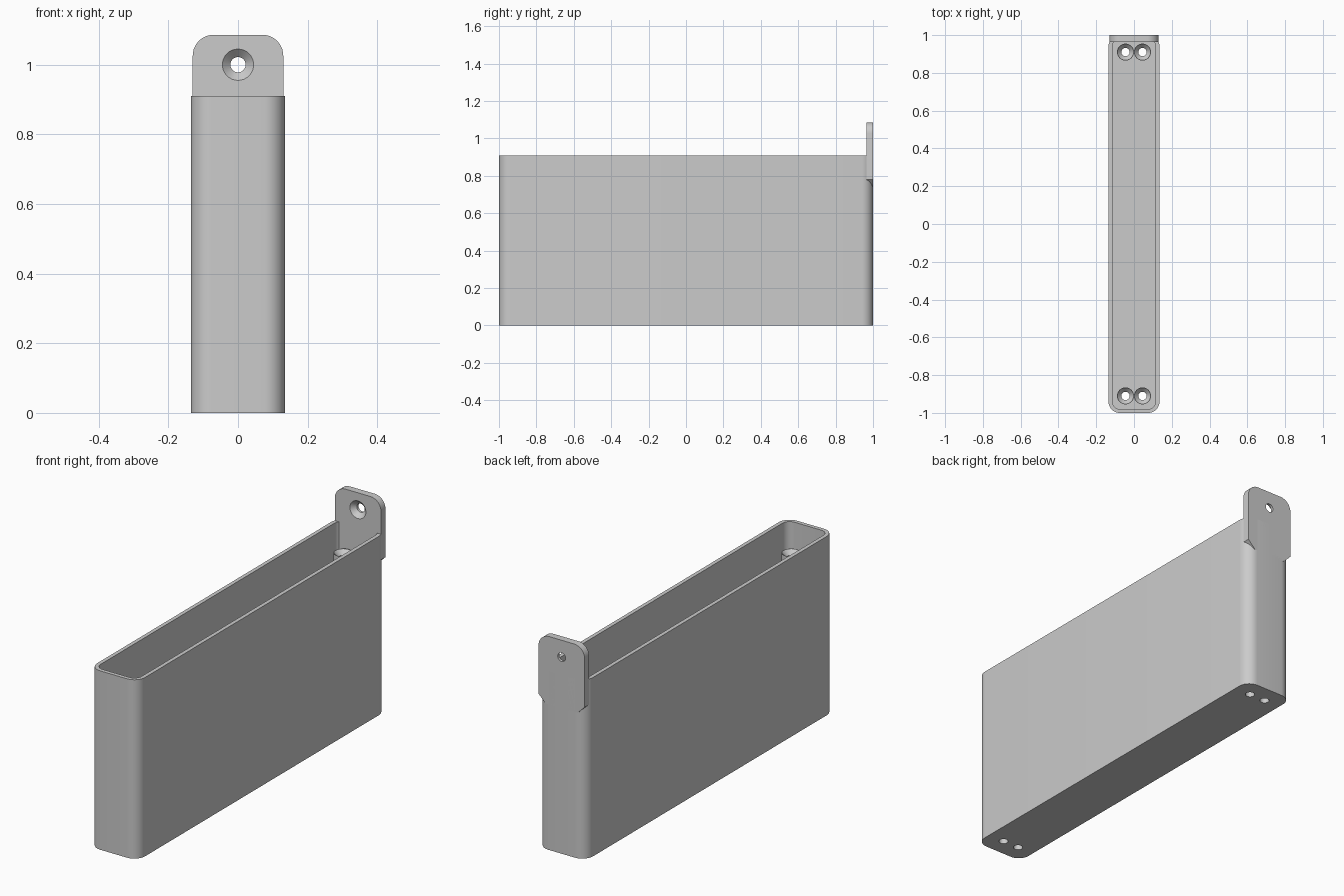
import bpy, bmesh, math
from mathutils import Matrix

cube = bpy.data.objects.get("Cube")
if cube:
    bpy.data.objects.remove(cube, do_unlink=True)

grey = bpy.data.materials.new("plain_grey")
grey.use_nodes = True
COLOUR = (0.6, 0.6, 0.6, 1)
grey.diffuse_color = COLOUR
grey.node_tree.nodes["Principled BSDF"].inputs["Base Color"].default_value = COLOUR

HALF_W, HEIGHT, WALL, FLOOR = 0.135, 0.91, 0.02, 0.04
TAB_THICK, HOLE_R, SINK_R, SINK_DEPTH = 0.036, 0.022, 0.045, 0.023
POST_TOP = 0.79


def add_object(name, bm):
    bmesh.ops.recalc_face_normals(bm, faces=bm.faces)
    mesh = bpy.data.meshes.new(name)
    bm.to_mesh(mesh)
    bm.free()
    mesh.materials.append(grey)
    obj = bpy.data.objects.new(name, mesh)
    bpy.context.collection.objects.link(obj)
    return obj


def select(obj):
    bpy.ops.object.select_all(action="DESELECT")
    obj.select_set(True)
    bpy.context.view_layer.objects.active = obj


def cut(obj, cutter):
    mod = obj.modifiers.new("cut", "BOOLEAN")
    mod.operation, mod.solver, mod.object = "DIFFERENCE", "EXACT", cutter
    select(obj)
    bpy.ops.object.modifier_apply(modifier=mod.name)
    bpy.data.objects.remove(cutter, do_unlink=True)


def arc(cx, cy, r, start, steps=10):
    """Quarter circle of points, starting at an angle in degrees."""
    angles = [math.radians(start + 90 * i / steps) for i in range(steps + 1)]
    return [(cx + r * math.cos(a), cy + r * math.sin(a)) for a in angles]


def rounded_rect(hx, hy, r):
    x, y = hx - r, hy - r
    return (arc(x, y, r, 0) + arc(-x, y, r, 90)
            + arc(-x, -y, r, 180) + arc(x, -y, r, 270))


def bridge(bm, a, b):
    for i in range(len(a)):
        j = (i + 1) % len(a)
        bm.faces.new((a[i], a[j], b[j], b[i]))


def lathe(name, profile, matrix, closed=False, sides=32):
    """Revolve (radius, height) points round z, then place the result."""
    bm = bmesh.new()
    turns = [2 * math.pi * i / sides for i in range(sides)]
    rings = [[bm.verts.new((r * math.cos(t), r * math.sin(t), z)) for t in turns]
             for r, z in profile]
    for a, b in zip(rings, rings[1:]):
        bridge(bm, a, b)
    if closed:
        bridge(bm, rings[-1], rings[0])
    else:
        bm.faces.new(rings[0])
        bm.faces.new(rings[-1])
    bm.transform(matrix)
    return add_object(name, bm)


# Open-topped box with rounded vertical corners
outer = rounded_rect(HALF_W, 1, 0.06)
inner = rounded_rect(HALF_W - WALL, 1 - WALL, 0.04)
bm = bmesh.new()
loops = [[bm.verts.new((x, y, z)) for x, y in pts]
         for pts, z in ((outer, 0), (outer, HEIGHT), (inner, HEIGHT), (inner, FLOOR))]
for a, b in zip(loops, loops[1:]):
    bridge(bm, a, b)
bm.faces.new(loops[0])
bm.faces.new(loops[-1])
box = add_object("box", bm)

# Pairs of screw holes at both ends, each lined by a post with a countersunk top
posts = []
for y in (-0.91, 0.91):
    for x in (-SINK_R, SINK_R):
        place = Matrix.Translation((x, y, 0))
        cut(box, lathe("hole_cutter", [(HOLE_R, -0.1), (HOLE_R, 0.2)], place))
        posts.append(lathe("screw_post", [
            (HOLE_R, FLOOR / 2), (HOLE_R, POST_TOP - SINK_DEPTH),
            (SINK_R - 0.002, POST_TOP), (SINK_R, POST_TOP),
            (SINK_R, FLOOR / 2)], place, closed=True))

# Hanging tab with rounded top and chamfered bottom corners
TAB_W, TAB_TOP, R = 0.13, 1.086, 0.06
outline = (arc(TAB_W - R, TAB_TOP - R, R, 0) + arc(R - TAB_W, TAB_TOP - R, R, 90)
           + [(-TAB_W, 0.78), (-0.09, 0.74), (0.09, 0.74), (TAB_W, 0.78)])
bm = bmesh.new()
front, back = [[bm.verts.new((x, y, z)) for x, z in outline]
               for y in (1 - TAB_THICK, 1)]
bridge(bm, front, back)
bm.faces.new(front)
bm.faces.new(back)
tab = add_object("hanging_tab", bm)

# Countersunk screw hole through the tab, wide side to the front
place = Matrix.Translation((0, 1 - TAB_THICK, 1)) @ Matrix.Rotation(-math.pi / 2, 4, "X")
cut(tab, lathe("tab_cutter", [(SINK_R, -0.05), (SINK_R, 0), (HOLE_R, SINK_DEPTH),
                              (HOLE_R, 0.1)], place))

for obj in [box, tab] + posts:
    select(obj)
    bpy.ops.object.shade_smooth_by_angle(angle=math.radians(30))
